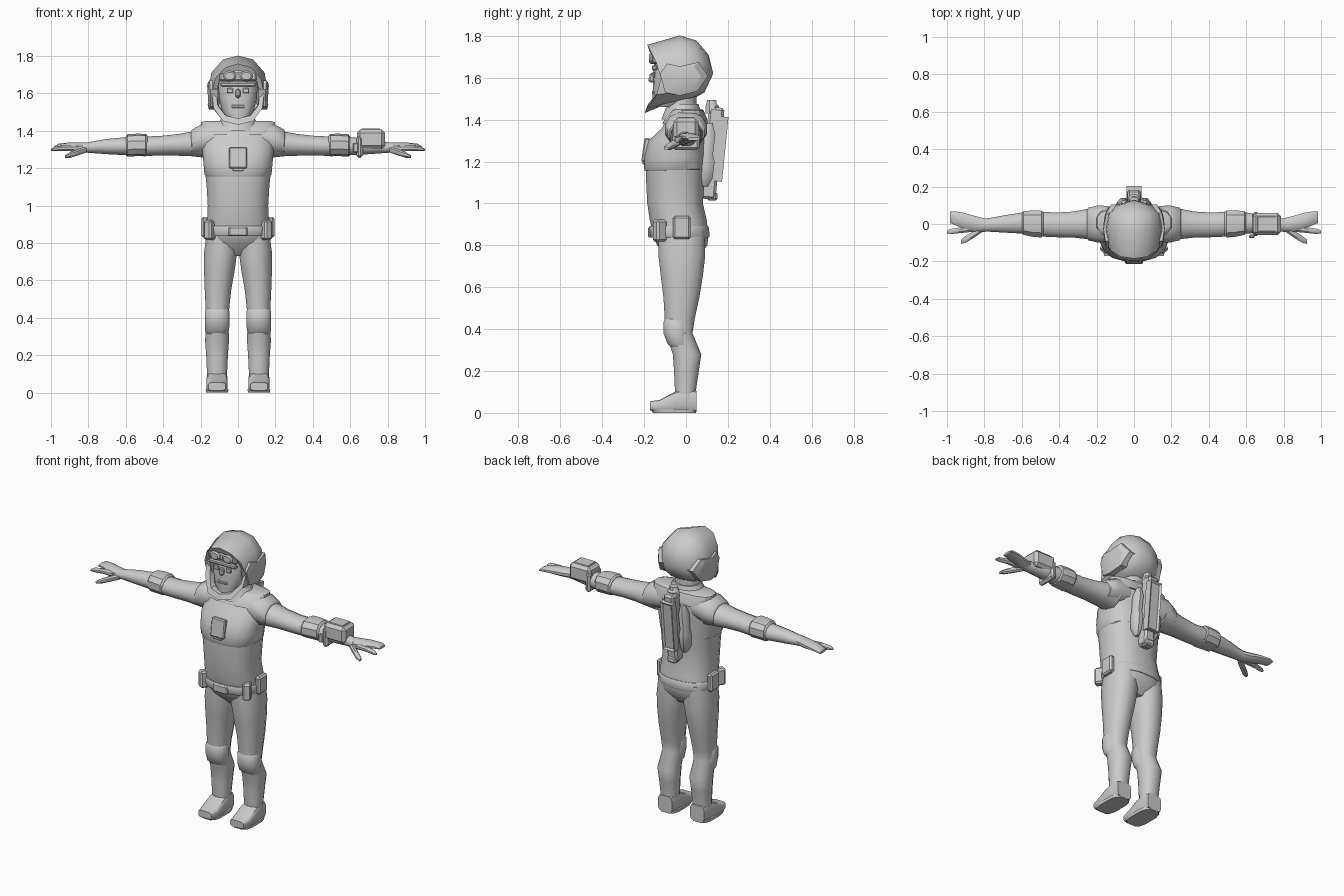
import bpy, bmesh, math
from mathutils import Vector, Matrix

grey = bpy.data.materials.new("suit_grey")
grey.diffuse_color = (0.6, 0.6, 0.6, 1)


def finish(name, bm, angle=40):
    bmesh.ops.remove_doubles(bm, verts=bm.verts, dist=1e-5)
    bmesh.ops.recalc_face_normals(bm, faces=bm.faces)
    me = bpy.data.meshes.new(name)
    bm.to_mesh(me)
    bm.free()
    me.materials.append(grey)
    ob = bpy.data.objects.new(name, me)
    bpy.context.collection.objects.link(ob)
    bpy.ops.object.select_all(action='DESELECT')
    bpy.context.view_layer.objects.active = ob
    ob.select_set(True)
    bpy.ops.object.shade_smooth_by_angle(angle=math.radians(angle))
    return ob


def bridge(bm, rings):
    vr = [[bm.verts.new(p) for p in r] for r in rings]
    n = len(vr[0])
    for a, b in zip(vr, vr[1:]):
        for i in range(n):
            bm.faces.new((a[i], a[(i + 1) % n], b[(i + 1) % n], b[i]))
    return vr


def loft(name, axis, rows, n=12, e=2.0, angle=40):
    """Rows are (position, centre a, centre b, radius a, radius b) along an axis."""
    rings = []
    for t, ca, cb, ra, rb in rows:
        ring = []
        for i in range(n):
            w = 2 * math.pi * (i + 0.5) / n
            c, s = math.cos(w), math.sin(w)
            a = ca + ra * math.copysign(abs(c) ** (2 / e), c)
            b = cb + rb * math.copysign(abs(s) ** (2 / e), s)
            ring.append({'x': (t, a, b), 'y': (a, t, b), 'z': (a, b, t)}[axis])
        rings.append(ring)
    bm = bmesh.new()
    vr = bridge(bm, rings)
    bm.faces.new(vr[0])
    bm.faces.new(vr[-1])
    return finish(name, bm, angle)


def box(name, c, size, bev=0.006, rot=(0, 0, 0), inset=0):
    """Bevelled box, optionally with a recessed panel on its +y side."""
    bm = bmesh.new()
    bmesh.ops.create_cube(bm, size=1)
    bmesh.ops.scale(bm, vec=size, verts=bm.verts)
    if inset:
        f = [f for f in bm.faces if f.normal.y > 0.9]
        bmesh.ops.inset_region(bm, faces=f, thickness=inset, depth=0)
        bmesh.ops.translate(bm, vec=(0, -inset * 0.6, 0), verts=f[0].verts)
    else:
        bmesh.ops.bevel(bm, geom=bm.edges[:], offset=bev, segments=1, affect='EDGES')
    m = Matrix.Translation(c)
    for i, ax in enumerate('XYZ'):
        m = m @ Matrix.Rotation(rot[i], 4, ax)
    bm.transform(m)
    return finish(name, bm, 30)


def mirror_x(rows, s):
    return [(r[0], s * r[1], *r[2:]) for r in rows]


# Torso, vest and yoke
loft("torso", 'z', [(.73, 0, -.01, .10, .06), (.80, 0, -.018, .168, .122), (.85, 0, -.025, .172, .134),
     (.92, 0, -.037, .168, .138), (1.0, 0, -.052, .164, .135), (1.1, 0, -.052, .17, .14),
     (1.2, 0, -.052, .18, .143), (1.27, 0, -.048, .188, .138), (1.31, 0, -.04, .19, .13),
     (1.36, 0, -.01, .19, .10), (1.42, 0, 0, .17, .085), (1.45, 0, 0, .10, .07)], 16, 2.5)
loft("vest", 'z', [(1.155, 0, -.06, .172, .138), (1.165, 0, -.056, .182, .146), (1.22, 0, -.053, .187, .148),
     (1.30, 0, -.042, .194, .138), (1.36, 0, -.01, .198, .106), (1.40, 0, 0, .19, .098)], 16, 2.5)
loft("yoke", 'z', [(1.38, 0, -.005, .20, .11), (1.41, 0, 0, .205, .10), (1.445, 0, .01, .20, .075),
     (1.452, 0, .012, .18, .06)], 16, 3, 30)
loft("collar", 'z', [(1.40, 0, -.02, .12, .10), (1.45, 0, -.015, .10, .085), (1.475, 0, -.015, .085, .075)], 16)
loft("neck", 'z', [(1.40, 0, -.02, .08, .075), (1.56, 0, -.02, .075, .07)])
box("chest_pocket", (0, -.191, 1.255), (.095, .03, .115), .006, (-.14, 0, 0))
box("chest_pocket_flap", (0, -.199, 1.20), (.06, .018, .03), .004)
loft("belt", 'z', [(.838, 0, -.028, .173, .140), (.845, 0, -.028, .177, .144),
     (.885, 0, -.034, .175, .145), (.892, 0, -.034, .171, .141)], 16, 2.5)
box("belt_buckle", (0, -.174, .862), (.10, .016, .05))

# Backpack: leaning column, recessed rear plate and side bottles
lean = -.1
box("pack_column", (0, .125, 1.24), (.07, .075, .44), .012, (lean, 0, 0))
box("pack_rear_plate", (0, .165, 1.26), (.08, .045, .31), rot=(lean, 0, 0), inset=.016)
loft("pack_valve", 'z', [(1.43, 0, .125, .036, .034), (1.465, 0, .125, .036, .034),
     (1.475, 0, .122, .028, .026), (1.495, 0, .122, .026, .024)], 8)
box("pack_foot", (0, .125, 1.035), (.06, .05, .04), .008)
box("pack_mount", (0, .085, 1.25), (.15, .05, .22), .012)

for s, side in ((1, "left"), (-1, "right")):
    loft(side + "_pack_bottle", 'z', [(1.08, s * .055, .085, .012, .02), (1.12, s * .06, .09, .032, .04),
         (1.20, s * .06, .095, .036, .045), (1.23, s * .06, .095, .030, .036),
         (1.33, s * .058, .105, .032, .038), (1.385, s * .055, .11, .014, .018)], 8)

    # Arms
    loft(side + "_shoulder", 'x', [(s * .10, 0, 1.365, .095, .075), (s * .19, 0, 1.355, .103, .085),
         (s * .245, 0, 1.338, .09, .072), (s * .25, 0, 1.336, .082, .066)], 12, 2.2)
    loft(side + "_arm", 'x', [(s * .17, 0, 1.335, .09, .082), (s * .25, 0, 1.33, .084, .068),
         (s * .32, -.003, 1.325, .072, .060), (s * .42, -.005, 1.32, .068, .054),
         (s * .5, 0, 1.318, .069, .054), (s * .6, .005, 1.318, .058, .050),
         (s * .7, 0, 1.316, .047, .042), (s * .78, -.005, 1.312, .037, .032),
         (s * .83, -.008, 1.31, .036, .026)])
    loft(side + "_elbow_guard", 'x', [(s * .485, 0, 1.322, .066, .052), (s * .495, 0, 1.324, .075, .060),
         (s * .54, .002, 1.325, .074, .060), (s * .59, .005, 1.322, .066, .060),
         (s * .60, .005, 1.32, .055, .048)], 10, 2.3, 30)

    # Mitten hand with forefinger and thumb
    loft(side + "_palm", 'x', [(s * .79, -.005, 1.312, .034, .026), (s * .85, .002, 1.312, .043, .026),
         (s * .91, .018, 1.316, .044, .021), (s * .96, .032, 1.315, .038, .016),
         (s * .985, .036, 1.308, .032, .008)], 10)
    loft(side + "_forefinger", 'x', [(s * .85, -.022, 1.305, .02, .02), (s * .92, -.032, 1.308, .017, .016),
         (s * .98, -.04, 1.303, .015, .013), (s, -.042, 1.298, .008, .006)], 8)
    loft(side + "_thumb", 'x', [(s * .81, -.025, 1.30, .018, .018), (s * .86, -.058, 1.284, .02, .018),
         (s * .90, -.082, 1.27, .02, .016), (s * .925, -.095, 1.262, .012, .008)], 8)

    # Legs, knees and boots
    loft(side + "_leg", 'z', mirror_x([(.87, .088, -.02, .08, .115), (.75, .093, -.02, .091, .115),
         (.65, .1, -.02, .084, .103), (.55, .107, -.022, .073, .088), (.45, .11, -.03, .065, .074),
         (.38, .11, -.033, .06, .066), (.28, .112, .005, .066, .070), (.2, .112, .002, .06, .061),
         (.1, .112, -.003, .055, .051), (.04, .112, 0, .054, .05)], s), 12, 2.3)
    loft(side + "_knee_pad", 'z', mirror_x([(.45, .111, -.045, .058, .055), (.435, .111, -.046, .068, .063),
         (.38, .111, -.046, .068, .063), (.33, .112, -.035, .066, .055), (.315, .112, -.028, .058, .046)], s), 12, 2.4)
    loft(side + "_boot", 'y', [(.05, s * .112, .055, .05, .052), (.0, s * .112, .06, .055, .057),
         (-.055, s * .112, .052, .058, .049), (-.125, s * .112, .033, .058, .03),
         (-.172, s * .112, .033, .047, .022)], 12, 4)
    loft(side + "_sole", 'z', mirror_x([(0, .112, -.055, .060, .105), (.018, .112, -.06, .062, .112)], s), 12, 3.5)

    # Hip pouches
    box(side + "_side_pouch", (s * .177, -.02, .885), (.036, .085, .11), .010)
    box(side + "_front_pouch", (s * .15, -.125, .87), (.05, .06, .105), .010, (0, 0, s * .6))

# Wrist device on the left forearm
box("wrist_device", (.71, 0, 1.355), (.15, .12, .105), .018)
box("wrist_device_screen", (.71, 0, 1.408), (.10, .08, .008), .002)
box("wrist_strap", (.65, 0, 1.315), (.035, .128, .118), .012)
box("wrist_strap_clasp", (.63, -.066, 1.31), (.03, .018, .05), .005)

# Face
loft("head", 'z', [(1.46, 0, -.09, .055, .07), (1.50, 0, -.075, .085, .085), (1.57, 0, -.06, .102, .098),
     (1.66, 0, -.055, .11, .098), (1.74, 0, -.05, .09, .085)], 14, 2.5)
box("nose", (0, -.162, 1.60), (.026, .03, .045), .008, (-.25, 0, 0))
box("mouth", (0, -.156, 1.53), (.07, .012, .016), .004)
box("brow", (0, -.15, 1.648), (.19, .026, .024), .006)
box("goggle_band", (0, -.145, 1.69), (.2, .03, .045), .008)
for s, side in ((1, "left"), (-1, "right")):
    box(side + "_eye", (s * .043, -.155, 1.615), (.034, .012, .026), .003)
    loft(side + "_goggle", 'y', [(-.13, s * .044, 1.693, .037, .03), (-.168, s * .044, 1.693, .035, .028),
         (-.176, s * .044, 1.693, .026, .02)], 12, 2, 30)

# Helmet shell: half outlines from top to bottom, mirrored and bridged
rim = [(0, -.185, 1.758), (.07, -.175, 1.738), (.122, -.145, 1.68), (.14, -.12, 1.60),
       (.13, -.14, 1.52), (.08, -.188, 1.452), (0, -.197, 1.432)]
middle = [(0, -.03, 1.802), (.08, -.03, 1.782), (.143, -.03, 1.71), (.157, -.03, 1.61),
          (.142, -.05, 1.53), (.08, -.10, 1.478), (0, -.11, 1.468)]
rear = [(0, .05, 1.778), (.075, .05, 1.762), (.13, .05, 1.7), (.147, .05, 1.61),
        (.13, .04, 1.545), (.07, .025, 1.505), (0, .025, 1.495)]
tail = [(0, .108, 1.71), (.05, .106, 1.70), (.085, .10, 1.67), (.098, .10, 1.61),
        (.08, .095, 1.56), (.04, .09, 1.535), (0, .088, 1.53)]
lip = [(x * .83, y + .012, 1.595 + (z - 1.595) * .79) for x, y, z in rim]
depth = [(x * .97, y + .07, z) for x, y, z in lip]
bm = bmesh.new()
vr = bridge(bm, [h + [(-x, y, z) for x, y, z in h[-2:0:-1]] for h in (depth, lip, rim, middle, rear, tail)])
tip = bm.verts.new((0, .13, 1.62))
for i in range(12):
    bm.faces.new((vr[-1][i], vr[-1][(i + 1) % 12], tip))
finish("helmet", bm, 38)

# Faceted ear guards hugging the helmet sides
guard = [(.142, -.125, 1.62), (.147, -.09, 1.668), (.157, -.03, 1.655), (.142, .06, 1.675),
         (.115, .105, 1.61), (.138, .055, 1.535), (.150, -.03, 1.515), (.142, -.10, 1.53)]
for s, side in ((1, "left"), (-1, "right")):
    bm = bmesh.new()
    mid = Vector((0, -.015, 1.6))
    inner = [(s * (x - .035), y, z) for x, y, z in guard]
    outer = [(s * (x + .006), y, z) for x, y, z in guard]
    top = [(s * (x * .4 + .102), mid.y + (y - mid.y) * .72, mid.z + (z - mid.z) * .72) for x, y, z in guard]
    vr = bridge(bm, [inner, outer, top])
    bm.faces.new(vr[0])
    bm.faces.new(vr[-1])
    finish(side + "_ear_guard", bm, 25)
